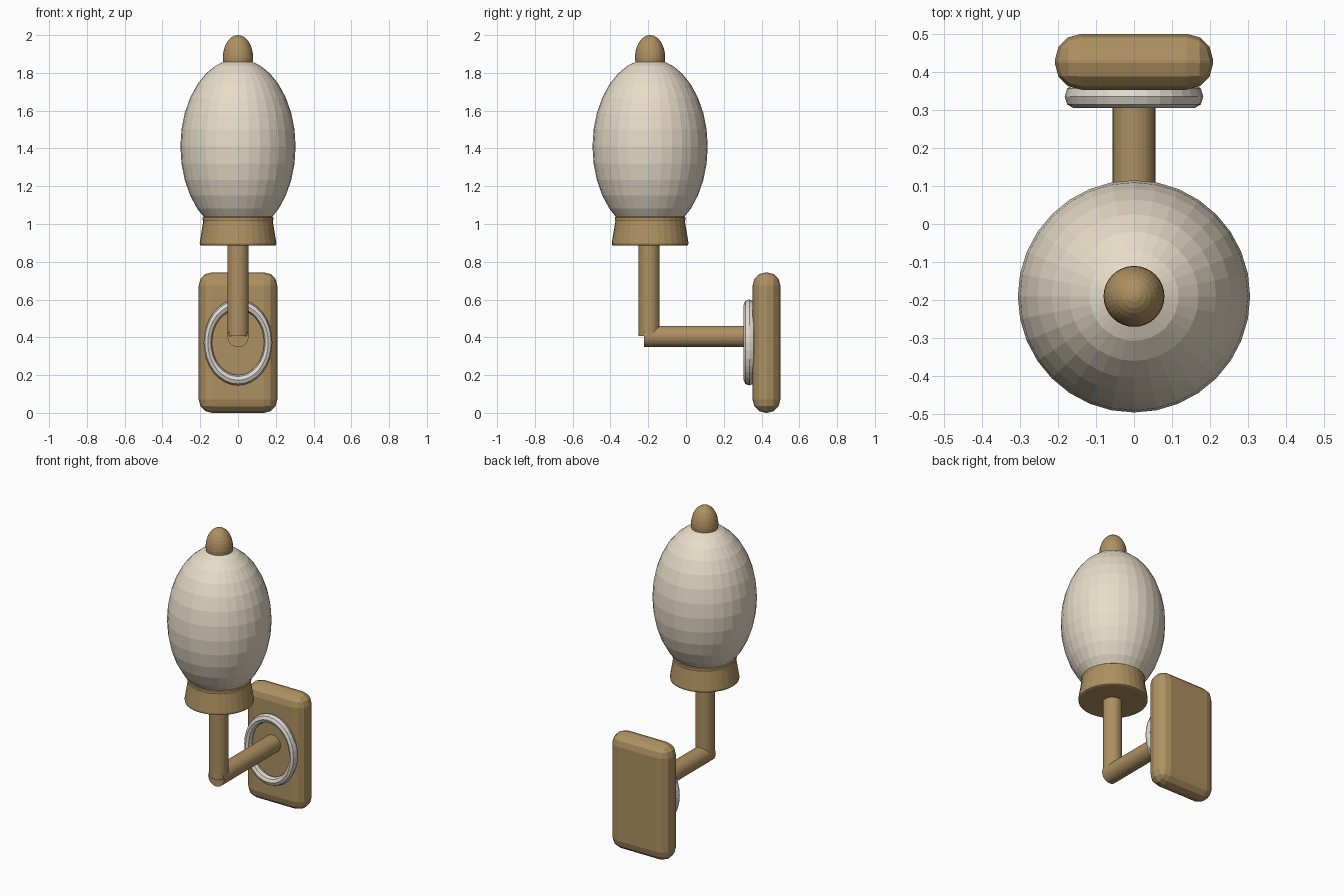
import bpy, bmesh, math
from mathutils import Matrix

if "Cube" in bpy.data.objects:
    bpy.data.objects.remove(bpy.data.objects["Cube"])

LAMP_Y = -0.19


def material(name, rgb):
    m = bpy.data.materials.new(name)
    m.diffuse_color = (*rgb, 1)
    m.use_nodes = True
    m.node_tree.nodes["Principled BSDF"].inputs["Base Color"].default_value = m.diffuse_color
    return m


BRASS = material("aged_brass", (0.42, 0.28, 0.12))
GLASS = material("cream_glass", (0.80, 0.72, 0.58))
TRIM = material("pale_trim", (0.75, 0.71, 0.63))


def make(name, bm, mat):
    bmesh.ops.recalc_face_normals(bm, faces=bm.faces[:])
    me = bpy.data.meshes.new(name)
    bm.to_mesh(me)
    bm.free()
    me.materials.append(mat)
    ob = bpy.data.objects.new(name, me)
    bpy.context.collection.objects.link(ob)
    return ob


def lathe(name, profile, mat, steps=32):
    """Spin (radius, z) points about the lamp's upright axis."""
    bm = bmesh.new()
    vs = [bm.verts.new((r, 0, z)) for r, z in profile]
    es = [bm.edges.new(p) for p in zip(vs, vs[1:])]
    bmesh.ops.spin(bm, geom=vs + es, cent=(0, 0, 0), axis=(0, 0, 1),
                   angle=2 * math.pi, steps=steps)
    bmesh.ops.remove_doubles(bm, verts=bm.verts[:], dist=1e-5)
    ob = make(name, bm, mat)
    ob.location.y = LAMP_Y
    return ob


def tube(name, radius, length, matrix, mat):
    bm = bmesh.new()
    bmesh.ops.create_cone(bm, cap_ends=True, segments=32, radius1=radius,
                          radius2=radius, depth=length, matrix=matrix)
    return make(name, bm, mat)


def dome(radius, height, zc, start, rings):
    """Ellipse profile from a start angle up to the pole."""
    a = [start + (math.pi / 2 - start) * i / rings for i in range(rings + 1)]
    return [(max(0, radius * math.cos(t)), zc + height * math.sin(t)) for t in a]


# Egg-shaped shade and its finial
lathe("glass_shade", dome(0.305, 0.465, 1.41, -math.pi / 2, 16), GLASS)
lathe("finial", [(0, 1.85), (0.077, 1.85)] + dome(0.08, 0.12, 1.88, 0, 8), BRASS)

# Flared holder under the shade
lathe("shade_holder", [(0, 0.885), (0.193, 0.885), (0.201, 0.889), (0.203, 0.9),
                       (0.184, 1.015), (0.187, 1.022), (0.187, 1.035),
                       (0.18, 1.04), (0, 1.04)], BRASS)

# Upright and horizontal arm tubes
tube("upright_arm", 0.056, 0.49, Matrix.Translation((0, LAMP_Y - 0.005, 0.652)), BRASS)
tube("horizontal_arm", 0.056, 0.595,
     Matrix.Translation((0, 0.075, 0.405)) @ Matrix.Rotation(math.pi / 2, 4, 'X'), BRASS)

# Oval trim ring on the wall plate
bpy.ops.mesh.primitive_torus_add(major_radius=0.16, minor_radius=0.022,
                                 major_segments=32, minor_segments=8,
                                 location=(0, 0.335, 0.373),
                                 rotation=(math.pi / 2, 0, 0))
ring = bpy.context.object
ring.name = "trim_ring"
ring.scale = (1, 1.25, 1.36)
ring.data.materials.append(TRIM)

# Rounded wall plate
bm = bmesh.new()
bmesh.ops.create_cube(bm, size=1, matrix=Matrix.Translation((0, 0.426, 0.372))
                      @ Matrix.Diagonal((0.416, 0.147, 0.744, 1)))
bmesh.ops.bevel(bm, geom=bm.edges[:], offset=0.07, segments=3, profile=0.5,
                affect='EDGES')
make("wall_plate", bm, BRASS)
